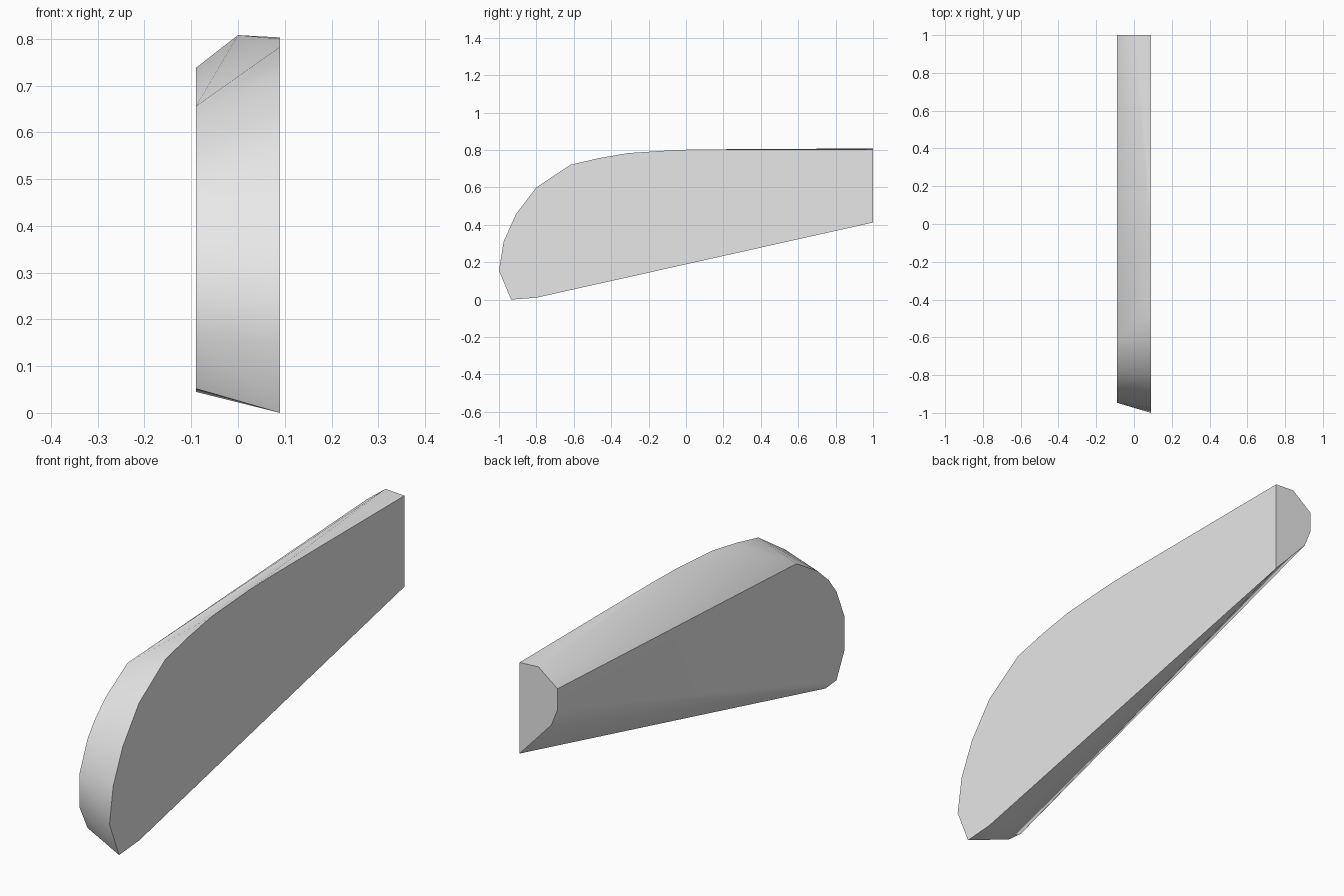
import bpy, bmesh, math

if "Cube" in bpy.data.objects:
    bpy.data.objects.remove(bpy.data.objects["Cube"], do_unlink=True)

HALF = 0.09  # half thickness of the slab

# Large flat side: (y, z) outline
large_side = [(1, .412), (1, .803), (.1, .803), (-.05, .80), (-.31, .783),
              (-.47, .755), (-.62, .72), (-.80, .60), (-.91, .455),
              (-.975, .31), (-1, .155), (-.935, 0), (-.80, .01)]

# Smaller flat side: (y, z) outline
small_side = [(1, .648), (1, .738), (-.62, .656), (-.763, .57), (-.838, .503),
              (-.892, .433), (-.946, .306), (-.946, .16), (-.892, .052),
              (-.818, .045)]

# Extra corners of the blunt back end: (x, z) at y = 1
back_corners = [(0, .808), (-.061, .575)]

points = [(HALF, y, z) for y, z in large_side]
points += [(-HALF, y, z) for y, z in small_side]
points += [(x, 1, z) for x, z in back_corners]

# Stretch a convex skin over the outlines
bm = bmesh.new()
for p in points:
    bm.verts.new(p)
hull = bmesh.ops.convex_hull(bm, input=bm.verts[:])
loose = {g for g in hull["geom_interior"] + hull["geom_unused"]
         if isinstance(g, bmesh.types.BMVert)}
bmesh.ops.delete(bm, geom=list(loose), context='VERTS')

# Merge the flat sides into single faces
bmesh.ops.dissolve_limit(bm, angle_limit=math.radians(0.5),
                         verts=bm.verts[:], edges=bm.edges[:])
bmesh.ops.recalc_face_normals(bm, faces=bm.faces[:])

mesh = bpy.data.meshes.new("tapered_slab")
bm.to_mesh(mesh)
bm.free()
slab = bpy.data.objects.new("tapered_slab", mesh)
bpy.context.collection.objects.link(slab)

# Plain light grey
grey = bpy.data.materials.new("light_grey")
grey.use_nodes = True
grey.diffuse_color = (.8, .8, .8, 1)
grey.node_tree.nodes["Principled BSDF"].inputs["Base Color"].default_value = (.8, .8, .8, 1)
mesh.materials.append(grey)

# Rounded rim shades smoothly, borders of the flat sides stay sharp
bpy.ops.object.select_all(action='DESELECT')
slab.select_set(True)
bpy.context.view_layer.objects.active = slab
bpy.ops.object.shade_smooth_by_angle(angle=math.radians(35))
